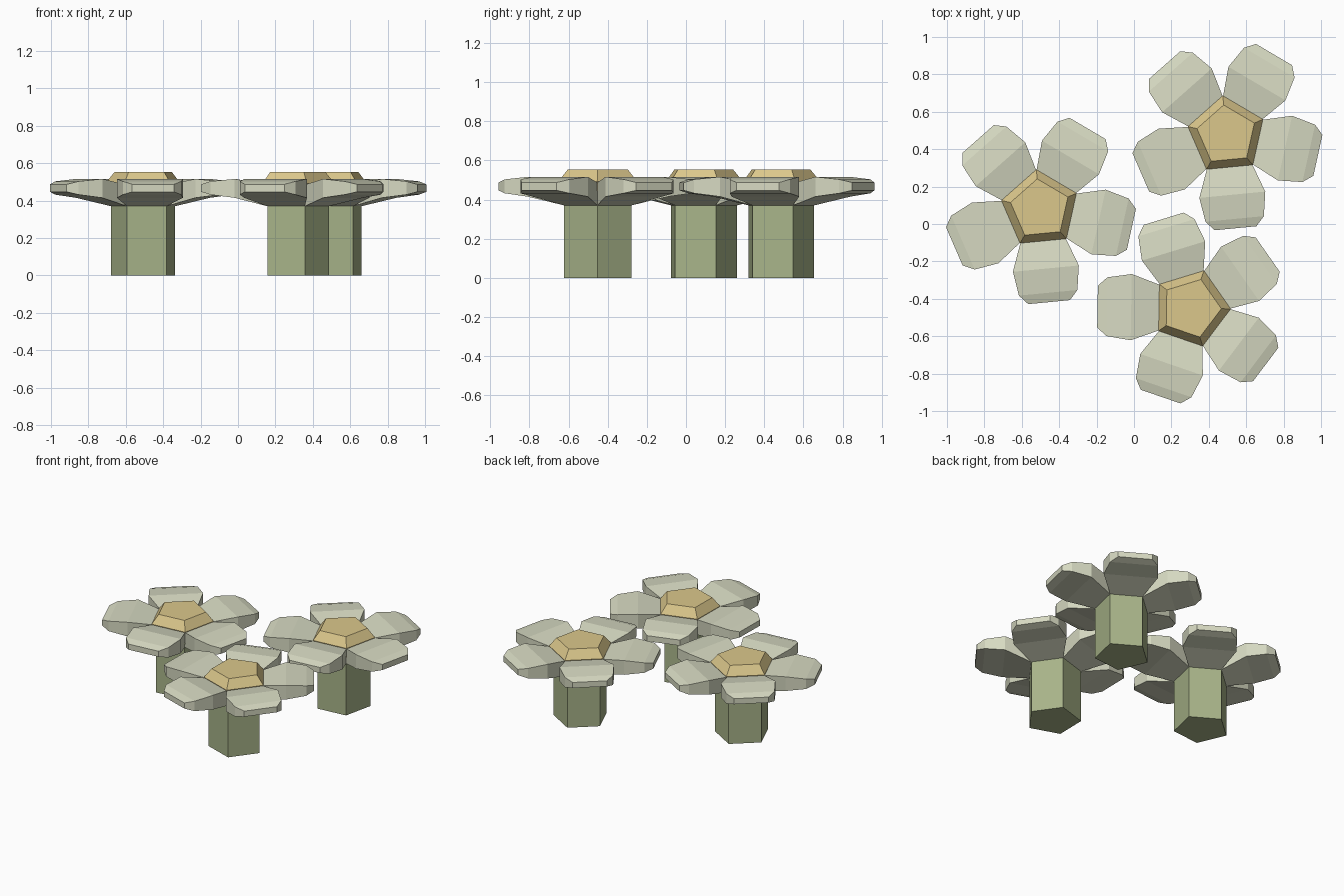
import bpy
import bmesh
from math import cos, sin, radians
from mathutils import Matrix, Vector

if "Cube" in bpy.data.objects:
    bpy.data.objects.remove(bpy.data.objects["Cube"], do_unlink=True)


def make_material(name, rgb):
    mat = bpy.data.materials.new(name)
    mat.use_nodes = True
    color = (*rgb, 1.0)
    mat.diffuse_color = color
    mat.node_tree.nodes["Principled BSDF"].inputs["Base Color"].default_value = color
    return mat


petal_mat = make_material("pale sage", (0.68, 0.70, 0.54))
stem_mat = make_material("stem green", (0.39, 0.455, 0.25))
cap_mat = make_material("sandy yellow", (0.71, 0.575, 0.26))


def loft(bm, rings):
    """Join closed rings of points with quads and cap both ends."""
    rows = [[bm.verts.new(p) for p in ring] for ring in rings]
    count = len(rows[0])
    for low, high in zip(rows, rows[1:]):
        for i in range(count):
            j = (i + 1) % count
            bm.faces.new((low[i], low[j], high[j], high[i]))
    bm.faces.new(rows[0][::-1])
    bm.faces.new(rows[-1])


def finish(bm, name, mat, place):
    bmesh.ops.recalc_face_normals(bm, faces=bm.faces[:])
    mesh = bpy.data.meshes.new(name)
    bm.to_mesh(mesh)
    bm.free()
    mesh.materials.append(mat)
    obj = bpy.data.objects.new(name, mesh)
    obj.matrix_world = place
    bpy.context.collection.objects.link(obj)


def pentagon(radius, z):
    return [Vector((radius * cos(radians(72 * i)), radius * sin(radians(72 * i)), z))
            for i in range(5)]


# Petal sections: distance from centre, half width, underside, top
PETAL_SECTIONS = [
    (0.146, 0.106, 0.37, 0.37 + 0.117),
    (0.32, 0.177, 0.415, 0.516),
    (0.45, 0.157, 0.432, 0.503),
    (0.50, 0.112, 0.447, 0.487),
]


def petal_rings(angle):
    turn = Matrix.Rotation(radians(angle), 3, "Z")
    rings = []
    for k, (r, w, low, top) in enumerate(PETAL_SECTIONS):
        # The root leans outward to meet the centre
        r_top, w_top = (0.167, 0.121) if k == 0 else (r, w)
        corners = [(r, -w, low), (r, w, low), (r_top, w_top, top), (r_top, -w_top, top)]
        rings.append([turn @ Vector(c) for c in corners])
    return rings


def flower(label, x, y, angle):
    place = Matrix.Translation((x, y, 0)) @ Matrix.Rotation(radians(angle), 4, "Z")

    # Five-sided stem
    bm = bmesh.new()
    loft(bm, [pentagon(0.181, 0), pentagon(0.181, 0.37)])
    finish(bm, label + "_stem", stem_mat, place)

    # Ring of five petals
    bm = bmesh.new()
    for i in range(5):
        loft(bm, petal_rings(36 + 72 * i))
    finish(bm, label + "_petals", petal_mat, place)

    # Bevelled flower centre
    bm = bmesh.new()
    loft(bm, [pentagon(0.18, 0.40), pentagon(0.212, 0.492), pentagon(0.162, 0.553)])
    finish(bm, label + "_centre", cap_mat, place)


flower("left_flower", 0.495, 0.475, 23.5)
flower("right_flower", -0.502, 0.08, 23.5)
flower("front_flower", 0.305, -0.45, -1)
